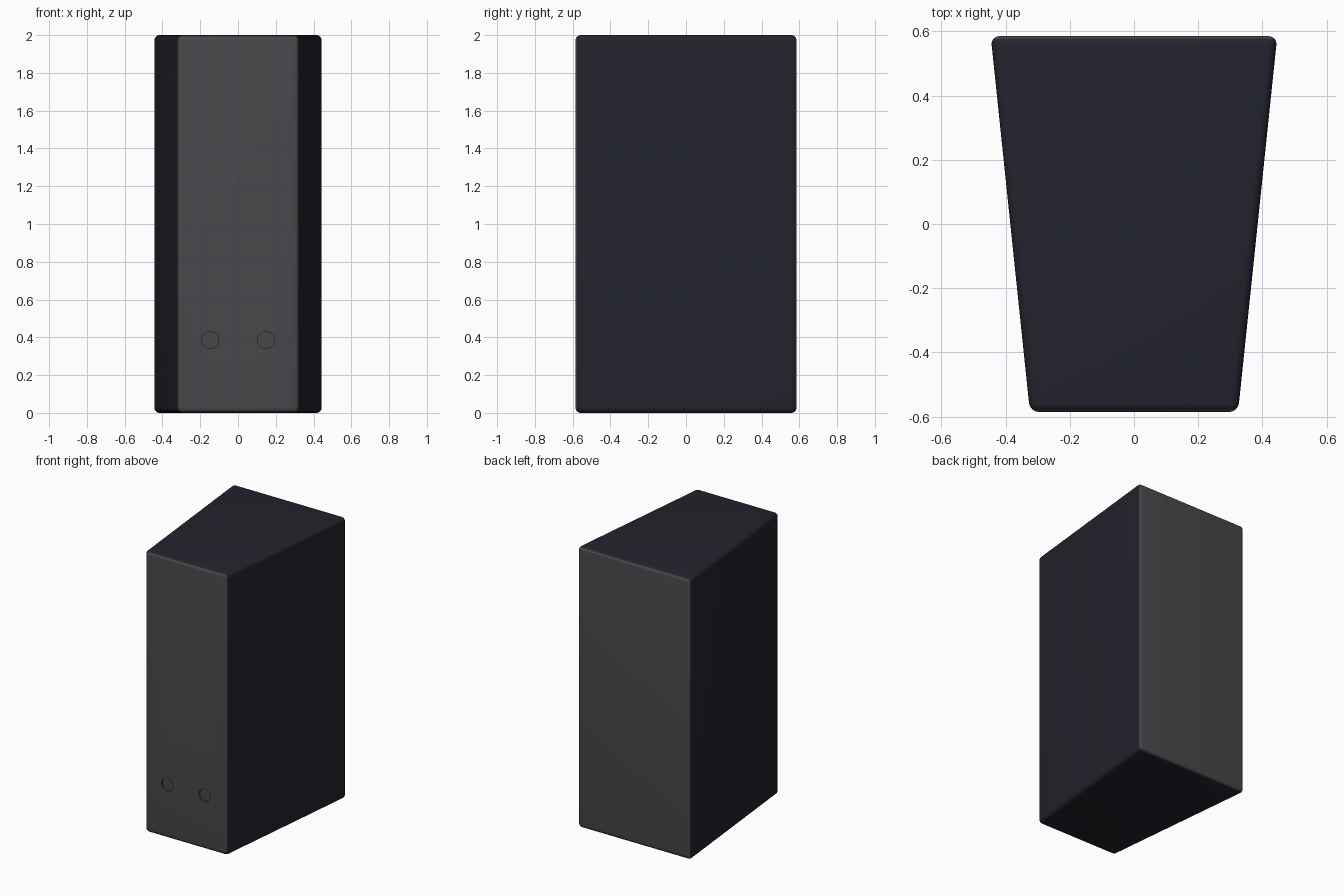
import bpy, bmesh
from math import radians
from mathutils import Matrix

if "Cube" in bpy.data.objects:
    bpy.data.objects.remove(bpy.data.objects["Cube"])

HEIGHT, HALF_DEPTH = 2.0, 0.585
FRONT_HALF, BACK_HALF = 0.324, 0.446
HOLE_X, HOLE_Z, HOLE_R, HOLE_DEPTH = 0.147, 0.385, 0.045, 0.012


def material(name, rgb):
    m = bpy.data.materials.new(name)
    m.use_nodes = True
    m.diffuse_color = (*rgb, 1)
    m.node_tree.nodes["Principled BSDF"].inputs["Base Color"].default_value = (*rgb, 1)
    return m


def add_object(name, bm):
    mesh = bpy.data.meshes.new(name)
    bm.to_mesh(mesh)
    bm.free()
    ob = bpy.data.objects.new(name, mesh)
    bpy.context.collection.objects.link(ob)
    return ob


# Tapered cabinet with rounded edges
bm = bmesh.new()
bmesh.ops.create_cube(bm, size=2)
for v in bm.verts:
    half = FRONT_HALF if v.co.y < 0 else BACK_HALF
    v.co = (v.co.x * half, v.co.y * HALF_DEPTH, (v.co.z + 1) * HEIGHT / 2)
bmesh.ops.bevel(bm, geom=bm.edges[:], offset=0.028, segments=6, profile=0.5,
                affect='EDGES', clamp_overlap=True)
bm.normal_update()

# Grey front and back panels, navy wrap for the rest
for f in bm.faces:
    f.material_index = 0 if abs(f.normal.y) > 0.7 else 1
cabinet = add_object("cabinet", bm)
cabinet.data.materials.append(material("charcoal grey", (0.065, 0.065, 0.07)))
cabinet.data.materials.append(material("dark navy", (0.0165, 0.0165, 0.026)))

# Two shallow round recesses low on the front
bm = bmesh.new()
for side in (-1, 1):
    place = (Matrix.Translation((side * HOLE_X, -HALF_DEPTH, HOLE_Z))
             @ Matrix.Rotation(radians(90), 4, 'X'))
    bmesh.ops.create_cone(bm, cap_ends=True, segments=48, radius1=HOLE_R,
                          radius2=HOLE_R, depth=2 * HOLE_DEPTH, matrix=place)
cutter = add_object("recess_cutter", bm)
cutter.hide_render = True

bpy.ops.object.select_all(action='DESELECT')
bpy.context.view_layer.objects.active = cabinet
cabinet.select_set(True)
cut = cabinet.modifiers.new("recesses", 'BOOLEAN')
cut.operation = 'DIFFERENCE'
cut.solver = 'EXACT'
cut.object = cutter
bpy.ops.object.modifier_apply(modifier=cut.name)
bpy.data.objects.remove(cutter)
bpy.ops.object.shade_smooth_by_angle(angle=radians(35))
